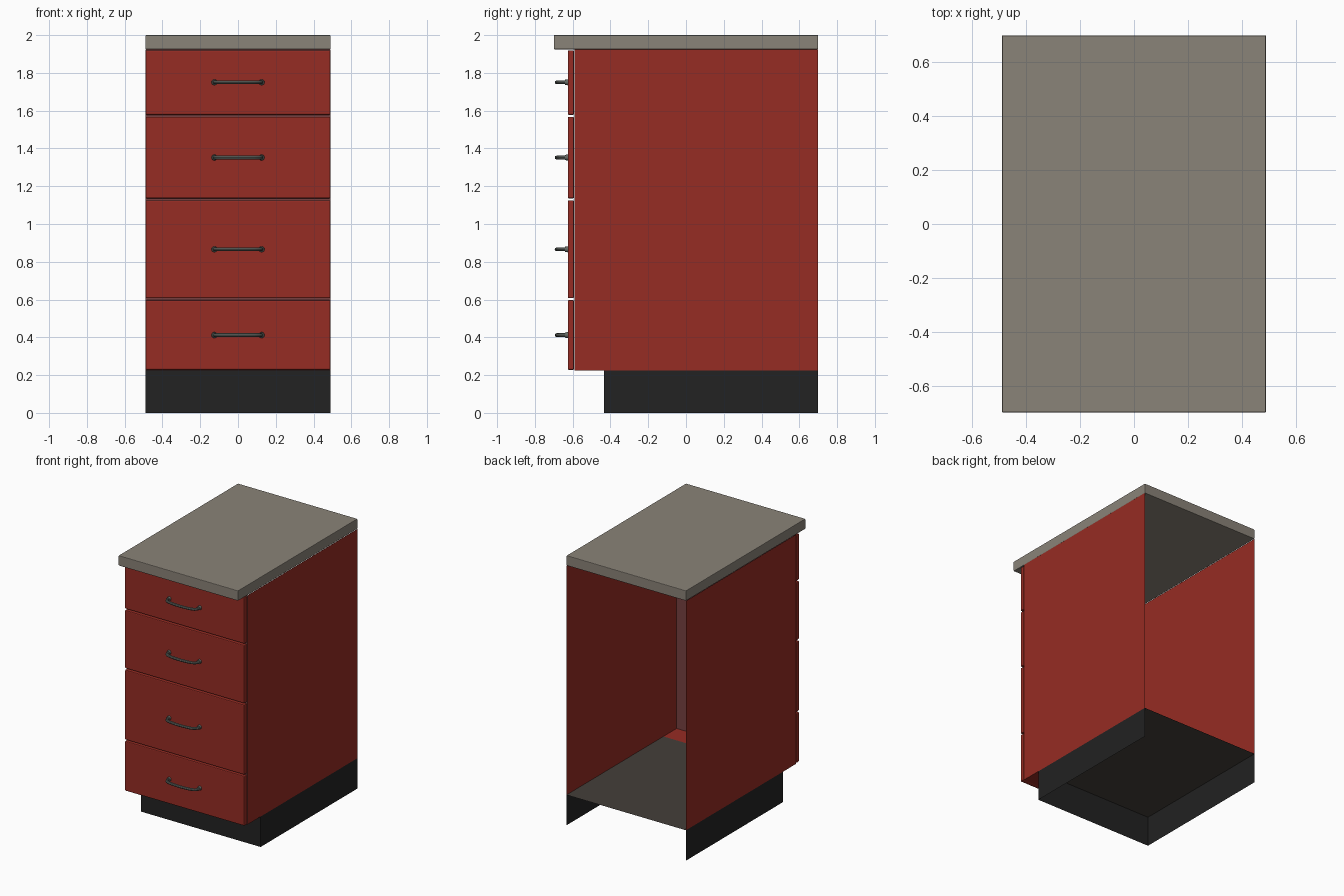
import bpy, bmesh, math
from mathutils import Matrix

if "Cube" in bpy.data.objects:
    bpy.data.objects.remove(bpy.data.objects["Cube"])


def mat(name, rgb):
    m = bpy.data.materials.new(name)
    m.diffuse_color = (*rgb, 1)
    m.use_nodes = True
    m.node_tree.nodes["Principled BSDF"].inputs["Base Color"].default_value = m.diffuse_color
    return m


RED = mat("red", (0.305, 0.025, 0.017))
TAUPE = mat("taupe", (0.254, 0.227, 0.188))
BLACK = mat("black", (0.016, 0.016, 0.016))
STEEL = mat("grey metal", (0.125, 0.140, 0.126))
INNER = mat("dull maroon", (0.18, 0.051, 0.051))
FLOOR = mat("dark taupe", (0.058, 0.050, 0.042))


def finish(name, bm, m):
    me = bpy.data.meshes.new(name)
    bm.to_mesh(me)
    bm.free()
    me.materials.append(m)
    ob = bpy.data.objects.new(name, me)
    bpy.context.collection.objects.link(ob)
    return ob


def box(name, lo, hi, m, bevel=0.0):
    bm = bmesh.new()
    bmesh.ops.create_cube(bm, size=1)
    for v in bm.verts:
        v.co = [lo[i] + (v.co[i] + 0.5) * (hi[i] - lo[i]) for i in range(3)]
    if bevel:
        bmesh.ops.bevel(bm, geom=bm.edges[:], offset=bevel, segments=2,
                        profile=0.5, affect='EDGES')
    return finish(name, bm, m)


def panel(name, pts, m):
    bm = bmesh.new()
    bm.faces.new([bm.verts.new(p) for p in pts])
    return finish(name, bm, m)


W, BACK, FRONT, TOE = 0.49, 0.70, -0.59, -0.435
Z0, Z1 = 0.225, 1.925

# countertop
box("countertop", (-W, -0.70, Z1), (W, BACK, 2.0), TAUPE, 0.004)

# side panels and plinth sides (the back is open)
for side, x in (("left", -W), ("right", W)):
    for name, y, a, b, m in (("side_panel", FRONT, Z0, Z1, RED),
                             ("plinth_side", TOE, 0, Z0, BLACK)):
        pts = [(x, y, a), (x, BACK, a), (x, BACK, b), (x, y, b)]
        panel(f"{side}_{name}", pts if x > 0 else pts[::-1], m)

# plinth front, inner front panel
panel("plinth_front", [(-W, TOE, 0), (W, TOE, 0), (W, TOE, Z0), (-W, TOE, Z0)], BLACK)
panel("inner_front", [(-W, FRONT, Z0), (W, FRONT, Z0), (W, FRONT, Z1), (-W, FRONT, Z1)], INNER)

# cabinet floor: red strip over the toe recess, dark behind it
panel("floor_front_strip", [(-W, FRONT, Z0), (W, FRONT, Z0), (W, TOE, Z0), (-W, TOE, Z0)], RED)
panel("cabinet_floor", [(-W, TOE, Z0), (W, TOE, Z0), (W, BACK, Z0), (-W, BACK, Z0)], FLOOR)


def handle(i, z):
    # bowed bar
    half = [(0.125, -0.625), (0.123, -0.655), (0.112, -0.670), (0.085, -0.678), (0.045, -0.683)]
    path = [(-x, y) for x, y in half] + [(0, -0.685)] + half[::-1]
    cu = bpy.data.curves.new("handle_path", 'CURVE')
    cu.dimensions = '3D'
    cu.bevel_depth = 0.010
    cu.bevel_resolution = 2
    cu.use_fill_caps = True
    sp = cu.splines.new('POLY')
    sp.points.add(len(path) - 1)
    for p, (x, y) in zip(sp.points, path):
        p.co = (x, y, z, 1)
    tmp = bpy.data.objects.new("handle_path", cu)
    bpy.context.collection.objects.link(tmp)
    bpy.context.view_layer.update()
    me = tmp.evaluated_get(bpy.context.evaluated_depsgraph_get()).to_mesh()
    bm = bmesh.new()
    bm.from_mesh(me)
    bpy.data.objects.remove(tmp)
    # round feet
    for x in (-0.125, 0.125):
        bmesh.ops.create_cone(bm, cap_ends=True, segments=14, radius1=0.016, radius2=0.014,
                              depth=0.016, matrix=Matrix.Translation((x, -0.632, z))
                              @ Matrix.Rotation(math.pi / 2, 4, 'X'))
    for f in bm.faces:
        f.material_index = 0
    ob = finish(f"handle_{i}", bm, STEEL)
    bpy.ops.object.select_all(action='DESELECT')
    ob.select_set(True)
    bpy.context.view_layer.objects.active = ob
    bpy.ops.object.shade_smooth_by_angle(angle=math.radians(40))


# drawer fronts with handles
drawers = [(0.228, 0.597, 0.412), (0.607, 1.125, 0.866),
           (1.136, 1.567, 1.352), (1.578, 1.919, 1.750)]
for i, (a, b, h) in enumerate(drawers, 1):
    box(f"drawer_front_{i}", (-W, -0.626, a), (W, -0.593, b), RED, 0.006)
    handle(i, h)
